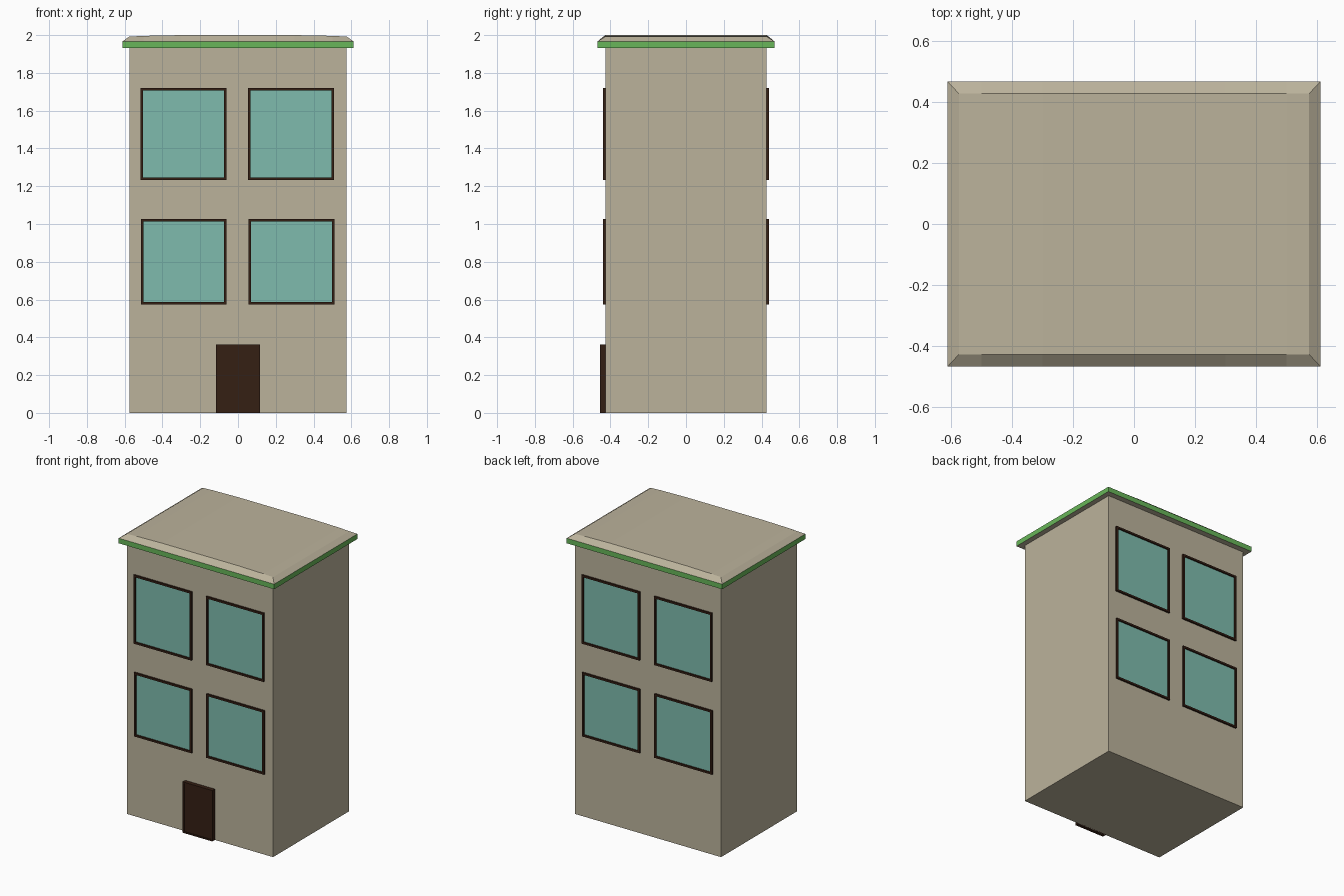
import bpy, bmesh, math
from mathutils import Matrix

if "Cube" in bpy.data.objects:
    bpy.data.objects.remove(bpy.data.objects["Cube"])


def material(name, rgb):
    m = bpy.data.materials.new(name)
    m.diffuse_color = (*rgb, 1)
    m.use_nodes = True
    m.node_tree.nodes["Principled BSDF"].inputs["Base Color"].default_value = m.diffuse_color
    return m


STONE = material("stone", (0.50, 0.45, 0.33))
GREEN = material("green_trim", (0.14, 0.47, 0.10))
GLASS = material("glass", (0.21, 0.50, 0.42))
WOOD = material("dark_wood", (0.036, 0.014, 0.007))


def finish(name, bm, mats):
    bmesh.ops.recalc_face_normals(bm, faces=bm.faces)
    me = bpy.data.meshes.new(name)
    bm.to_mesh(me)
    bm.free()
    for m in mats:
        me.materials.append(m)
    ob = bpy.data.objects.new(name, me)
    bpy.context.collection.objects.link(ob)
    return ob


def box(x0, x1, y0, y1, z0, z1):
    bm = bmesh.new()
    mat = (Matrix.Translation(((x0 + x1) / 2, (y0 + y1) / 2, (z0 + z1) / 2))
           @ Matrix.Diagonal((x1 - x0, y1 - y0, z1 - z0, 1)))
    bmesh.ops.create_cube(bm, size=1, matrix=mat)
    bm.normal_update()
    return bm


def framed_panel(name, x0, x1, z0, z1, front, border, recess, mats, turn=0):
    """Box on the wall whose front face is inset and pushed back."""
    bm = box(x0, x1, front, -0.42, z0, z1)
    face = min(bm.faces, key=lambda f: f.calc_center_median().y)
    bmesh.ops.inset_individual(bm, faces=[face], thickness=border)
    inner = bmesh.ops.extrude_discrete_faces(bm, faces=[face])["faces"][0]
    for v in inner.verts:
        v.co.y += recess
    inner.material_index = len(mats) - 1
    bm.transform(Matrix.Rotation(turn, 4, "Z"))
    return finish(name, bm, mats)


# Walls
finish("walls", box(-0.575, 0.575, -0.427, 0.427, 0, 1.935), [STONE])

# Roof: green-edged slab, sloped rim, slightly crowned top
bm = bmesh.new()
XO, YO, ZB, ZE, YI = 0.612, 0.468, 1.931, 1.967, 0.428
low, high = [[bm.verts.new((sx * XO, sy * YO, z))
              for sx, sy in ((-1, -1), (1, -1), (1, 1), (-1, 1))] for z in (ZB, ZE)]
bm.faces.new(low)
for i in range(4):
    j = (i + 1) % 4
    bm.faces.new((low[i], low[j], high[j], high[i])).material_index = 1
crown = [(-0.575, 1.992), (-0.5, 1.996), (-0.3, 2), (0.3, 2), (0.5, 1.996), (0.575, 1.992)]
front = [bm.verts.new((x, -YI, z)) for x, z in crown]
back = [bm.verts.new((x, YI, z)) for x, z in crown]
for i in range(len(crown) - 1):
    bm.faces.new((front[i], front[i + 1], back[i + 1], back[i]))
for row, a, b, y in ((front, high[0], high[1], -1), (back, high[3], high[2], 1)):
    rim = [a] + [bm.verts.new((x, y * YO, ZE)) for x, z in crown[1:-1]] + [b]
    for i in range(len(crown) - 1):
        bm.faces.new((rim[i], rim[i + 1], row[i + 1], row[i]))
bm.faces.new((high[0], front[0], back[0], high[3]))
bm.faces.new((high[1], high[2], back[-1], front[-1]))
finish("roof", bm, [STONE, GREEN])

# Windows: two rows of two on the front, same set turned to the back
windows = {"upper_left": (-0.516, -0.061, 1.232, 1.72),
           "upper_right": (0.054, 0.509, 1.232, 1.72),
           "lower_left": (-0.513, -0.060, 0.573, 1.027),
           "lower_right": (0.056, 0.511, 0.573, 1.027)}
for side, turn in (("front", 0), ("back", math.pi)):
    for place, rect in windows.items():
        framed_panel(f"{side}_window_{place}", *rect, -0.439, 0.019, 0.01,
                     [WOOD, GLASS], turn)

# Door
framed_panel("door", -0.117, 0.117, 0, 0.362, -0.456, 0.014, 0.005, [WOOD])
